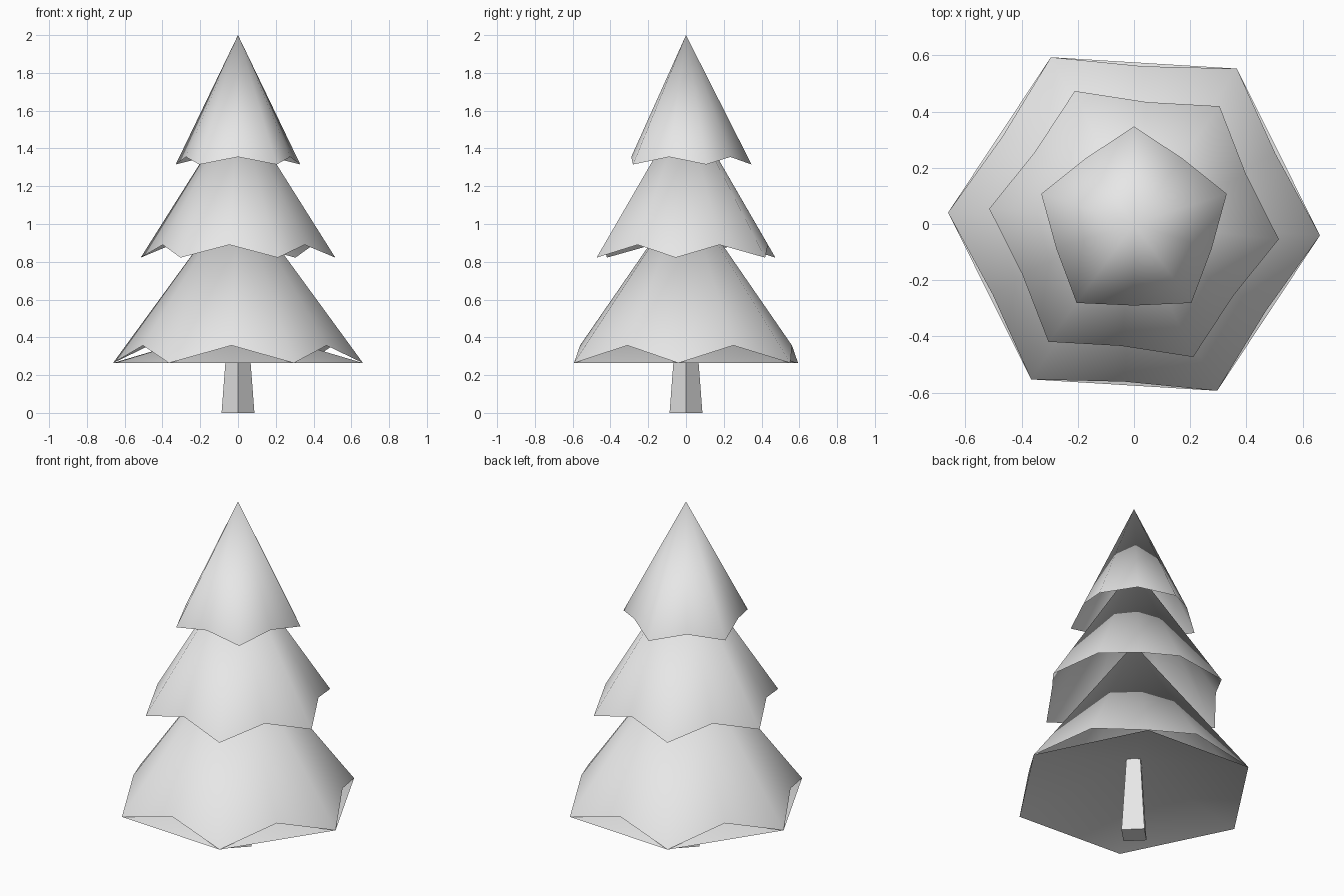
import bpy
from math import sin, cos, pi, radians

cube = bpy.data.objects.get("Cube")
if cube:
    bpy.data.objects.remove(cube, do_unlink=True)

grey = bpy.data.materials.new("light_grey")
grey.use_nodes = True
grey.diffuse_color = (0.8, 0.8, 0.8, 1)
grey.node_tree.nodes["Principled BSDF"].inputs["Base Color"].default_value = (0.8, 0.8, 0.8, 1)


def add_mesh(name, verts, faces, smooth):
    mesh = bpy.data.meshes.new(name)
    mesh.from_pydata(verts, [], faces)
    mesh.materials.append(grey)
    mesh.polygons.foreach_set("use_smooth", [smooth] * len(faces))
    mesh.update()
    obj = bpy.data.objects.new(name, mesh)
    bpy.context.collection.objects.link(obj)
    return obj


def ring(count, radius, z, turn):
    angles = [radians(turn) + 2 * pi * i / count for i in range(count)]
    return [(radius * cos(a), radius * sin(a), z) for a in angles]


def fan(name, rim, apex_z, flip=False):
    """Smooth shell joining a closed rim to one point on the axis."""
    n = len(rim)
    faces = [(i, (i + 1) % n, n) for i in range(n)]
    if flip:
        faces = [f[::-1] for f in faces]
    return add_mesh(name, rim + [(0, 0, apex_z)], faces, True)


def branch_tier(name, points, tip, notch, apex_z, turn):
    """Open cone whose rim alternates low tips and raised notches."""
    tips = ring(points, *tip, turn)
    notches = ring(points, *notch, turn + 180 / points)
    fan(name, [p for pair in zip(tips, notches) for p in pair], apex_z)
    return tips


# Branch tiers, each overlapping the one below
branch_tier("top_branches", 5, (0.347, 1.315), (0.29, 1.355), 2.0, 90)
branch_tier("middle_branches", 6, (0.518, 0.822), (0.436, 0.89), 1.64, -6)
low_tips = branch_tier("bottom_branches", 6, (0.663, 0.264), (0.562, 0.357), 1.17, -3.5)

# Hollow underside closing the lowest tier
fan("branch_underside", low_tips, 0.46, flip=True)

# Tapered square trunk with its corners on the axes
trunk = ring(4, 0.087, 0, 0) + ring(4, 0.049, 0.5, 0)
sides = [(i, (i + 1) % 4, (i + 1) % 4 + 4, i + 4) for i in range(4)]
add_mesh("trunk", trunk, sides + [(3, 2, 1, 0), (4, 5, 6, 7)], False)
